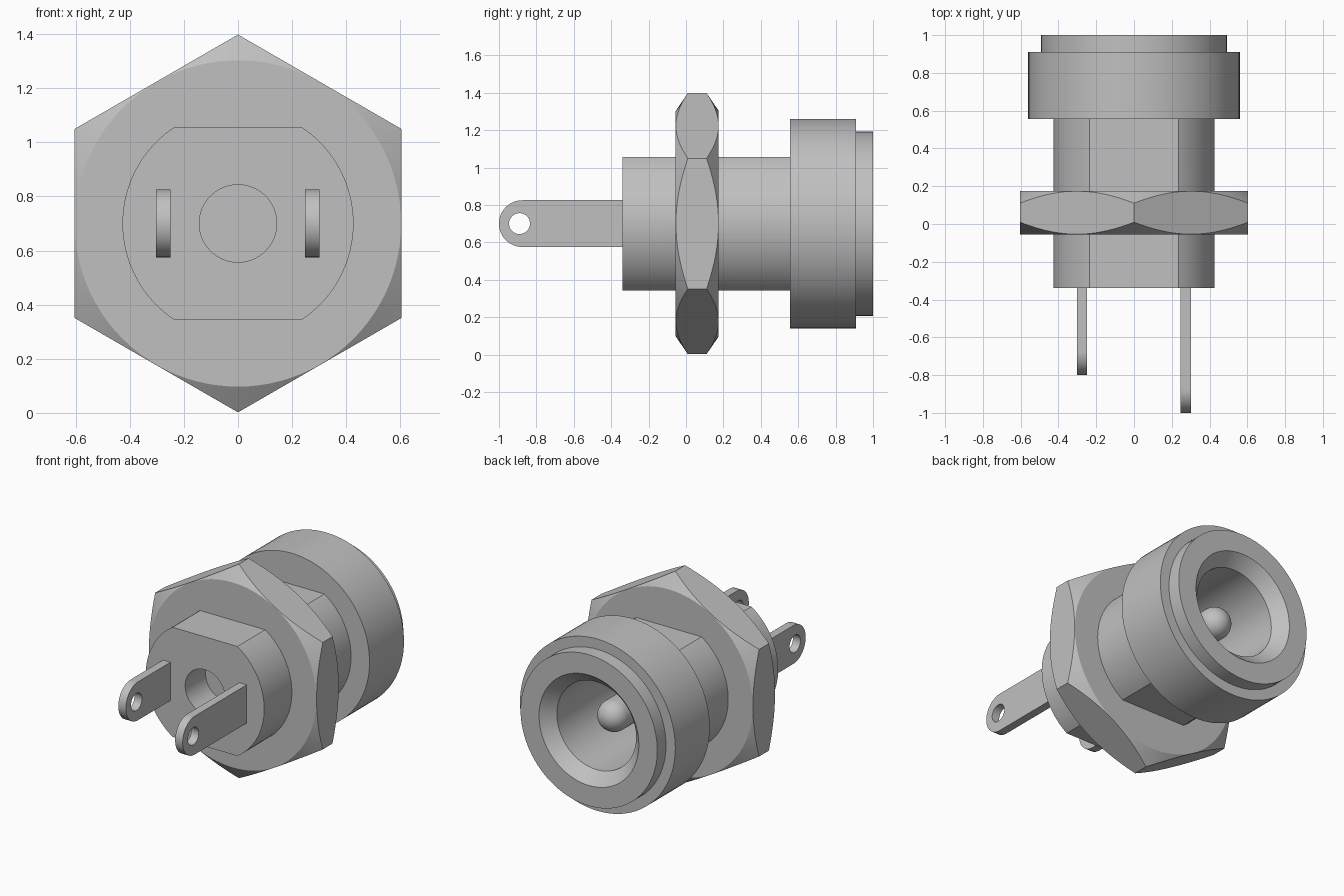
import bpy, bmesh, math
from math import pi, sin, cos, asin
from mathutils import Vector

AXIS_Z = 0.70
SEG = 96

old = bpy.data.objects.get("Cube")
if old:
    bpy.data.objects.remove(old)

metal = bpy.data.materials.new("grey metal")
metal.use_nodes = True
GREY = (0.53, 0.53, 0.53, 1)
metal.diffuse_color = GREY
metal.node_tree.nodes["Principled BSDF"].inputs["Base Color"].default_value = GREY


def finish(bm, name):
    bmesh.ops.remove_doubles(bm, verts=bm.verts[:], dist=1e-5)
    bmesh.ops.recalc_face_normals(bm, faces=bm.faces[:])
    mesh = bpy.data.meshes.new(name)
    bm.to_mesh(mesh)
    bm.free()
    mesh.materials.append(metal)
    obj = bpy.data.objects.new(name, mesh)
    obj.location.z = AXIS_Z
    bpy.context.collection.objects.link(obj)
    return obj


def lathe(name, profile):
    """Spin (radius, y) points around the y axis."""
    bm = bmesh.new()
    verts = [bm.verts.new((r, y, 0)) for r, y in profile]
    edges = [bm.edges.new(pair) for pair in zip(verts, verts[1:])]
    bmesh.ops.spin(bm, geom=verts + edges, cent=(0, 0, 0), axis=(0, 1, 0),
                   angle=2 * pi, steps=SEG, use_merge=True)
    return finish(bm, name)


def prism(name, points, depth):
    """Extrude a flat outline by a vector."""
    bm = bmesh.new()
    face = bm.faces.new([bm.verts.new(p) for p in points])
    ext = bmesh.ops.extrude_face_region(bm, geom=[face])["geom"]
    top = [v for v in ext if isinstance(v, bmesh.types.BMVert)]
    bmesh.ops.translate(bm, verts=top, vec=Vector(depth))
    return finish(bm, name)


def activate(obj):
    bpy.ops.object.select_all(action='DESELECT')
    obj.select_set(True)
    bpy.context.view_layer.objects.active = obj


def combine(obj, tool, operation):
    mod = obj.modifiers.new("combine", 'BOOLEAN')
    mod.operation, mod.solver, mod.object = operation, 'EXACT', tool
    activate(obj)
    bpy.ops.object.modifier_apply(modifier=mod.name)
    bpy.data.objects.remove(tool)


def smooth(obj):
    activate(obj)
    bpy.ops.object.shade_smooth_by_angle(angle=math.radians(25))


def arc(start, end, steps):
    return [start + (end - start) * i / steps for i in range(steps + 1)]


# Barrel: round shaft with a flat above and below
R, FLAT = 0.427, 0.357
a = asin(FLAT / R)
angles = arc(-a, a, 32) + arc(pi - a, pi + a, 32)
body = prism("socket_body", [(R * cos(t), -0.34, R * sin(t)) for t in angles],
             (0, 0.94, 0))

# Collar and rim, then the countersunk bore and the small front hole
collar = lathe("collar", [(0, 0.555), (0.56, 0.555), (0.56, 0.91),
                          (0.493, 0.91), (0.493, 1), (0, 1)])
combine(body, collar, 'UNION')
bore = lathe("bore", [(0, 0), (0.286, 0), (0.286, 0.922), (0.36, 1),
                      (0.36, 1.1), (0, 1.1)])
combine(body, bore, 'DIFFERENCE')
hole = lathe("front_hole", [(0, -0.5), (0.143, -0.5), (0.143, -0.13), (0, -0.13)])
combine(body, hole, 'DIFFERENCE')
smooth(body)

# Contact pin with a domed end
PIN = 0.1
dome = [(PIN * cos(t), 0.74 + PIN * sin(t)) for t in arc(0, pi / 2, 12)]
smooth(lathe("contact_pin", [(0, -0.05), (PIN, -0.05)] + dome))

# Hexagonal nut with both faces chamfered by a cone
nut = prism("hex_nut", [(0.698 * sin(k * pi / 3), -0.055, 0.698 * cos(k * pi / 3))
                        for k in range(6)], (0, 0.23, 0))
cone = lathe("chamfer", [(0, -0.055), (0.603, -0.055), (0.72, 0.025),
                         (0.72, 0.095), (0.603, 0.175), (0, 0.175)])
combine(nut, cone, 'INTERSECT')
smooth(nut)


# Solder tabs with round ends and drilled eyes
def solder_tab(name, x, tip):
    r, width = 0.125, 0.054
    outline = [(x, tip + r - r * sin(t), r * cos(t)) for t in arc(0, pi, 32)]
    outline += [(x, -0.25, -r), (x, -0.25, r)]
    tab = prism(name, outline, (width, 0, 0))
    eye = prism("eye", [(x - 0.1, tip + 0.11 + 0.056 * cos(t), 0.056 * sin(t))
                        for t in arc(0, 2 * pi, 40)[:-1]], (0.3, 0, 0))
    combine(tab, eye, 'DIFFERENCE')
    smooth(tab)


solder_tab("left_solder_tab", 0.247, -1.0)
solder_tab("right_solder_tab", -0.303, -0.8)
